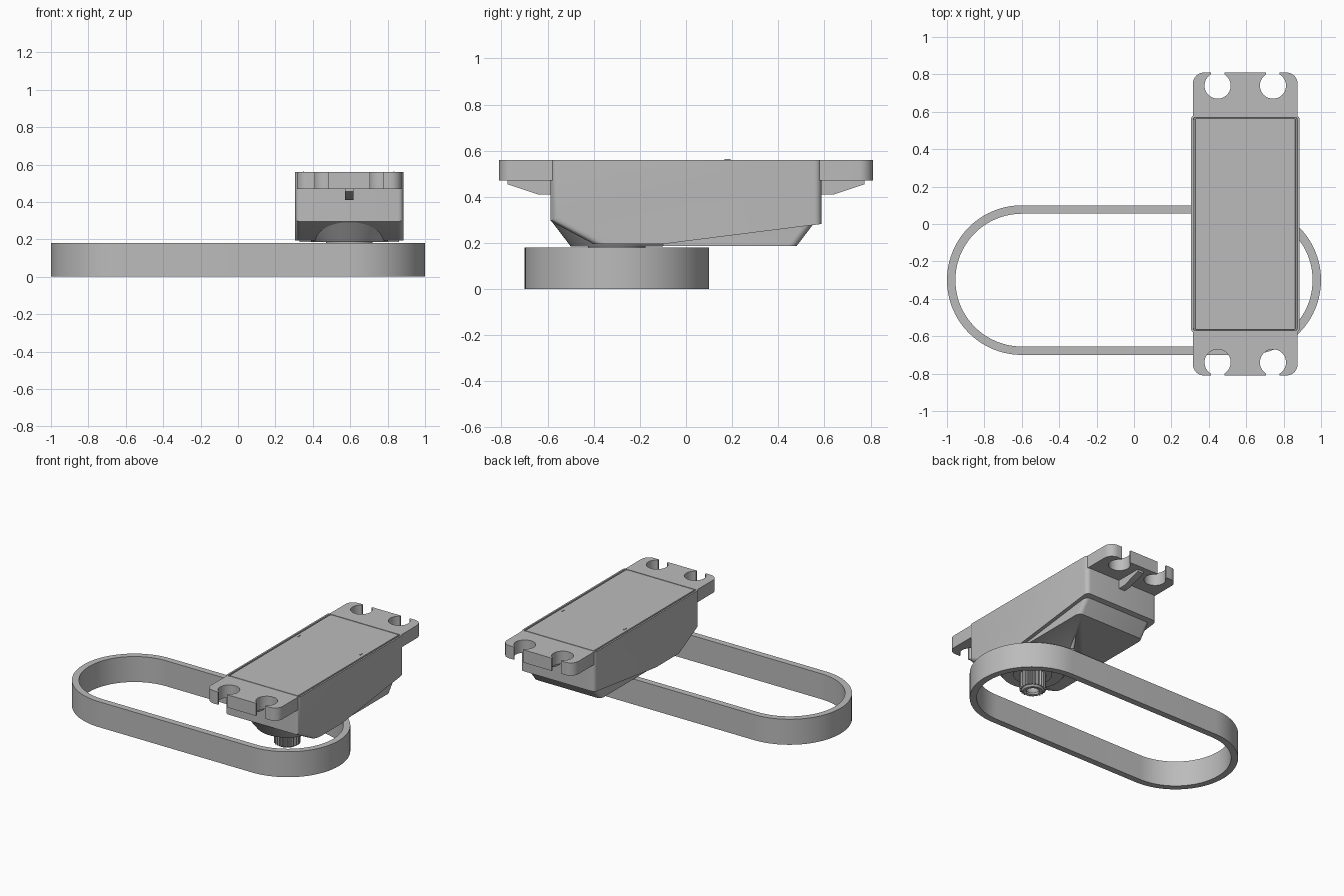
import bpy, bmesh
from math import sin, cos, pi, radians
from mathutils import Vector

cube = bpy.data.objects.get("Cube")
if cube:
    bpy.data.objects.remove(cube)

grey = bpy.data.materials.new("mid grey")
grey.use_nodes = True
grey.diffuse_color = (0.5, 0.5, 0.5, 1)
grey.node_tree.nodes["Principled BSDF"].inputs["Base Color"].default_value = (0.5, 0.5, 0.5, 1)

CX = 0.595          # middle of the motor case
SHAFT = (0.595, -0.3)


def finish(bm, name):
    bmesh.ops.recalc_face_normals(bm, faces=bm.faces)
    mesh = bpy.data.meshes.new(name)
    bm.to_mesh(mesh)
    bm.free()
    ob = bpy.data.objects.new(name, mesh)
    bpy.context.collection.objects.link(ob)
    mesh.materials.append(grey)
    bpy.ops.object.select_all(action='DESELECT')
    ob.select_set(True)
    bpy.context.view_layer.objects.active = ob
    bpy.ops.object.shade_smooth_by_angle(angle=radians(30))
    return ob


def prism(points, depth):
    """Close a loop of 3D points and extrude it along depth."""
    bm = bmesh.new()
    face = bm.faces.new([bm.verts.new(p) for p in points])
    ext = bmesh.ops.extrude_face_region(bm, geom=[face])
    moved = [g for g in ext["geom"] if isinstance(g, bmesh.types.BMVert)]
    bmesh.ops.translate(bm, verts=moved, vec=depth)
    bmesh.ops.recalc_face_normals(bm, faces=bm.faces)
    return bm


def side_prism(profile, half_width):
    """Extrude a (y, z) profile across the case."""
    return prism([(CX - half_width, y, z) for y, z in profile], (2 * half_width, 0, 0))


def round_edges(bm, radius, rule):
    edges = [e for e in bm.edges if abs(e.verts[0].co.x - e.verts[1].co.x) < 1e-4
             and rule((e.verts[0].co + e.verts[1].co) / 2)]
    bmesh.ops.bevel(bm, geom=edges, offset=radius, segments=5, profile=0.5, affect='EDGES')


def arc(cx, cy, r, start, end, n):
    return [(cx + r * cos(radians(start + (end - start) * i / n)),
             cy + r * sin(radians(start + (end - start) * i / n))) for i in range(n + 1)]


def disc(name, r_low, r_high, low, high, segments=64, at=SHAFT):
    bm = bmesh.new()
    bmesh.ops.create_cone(bm, cap_ends=True, segments=segments, radius1=r_low,
                          radius2=r_high, depth=high - low)
    bmesh.ops.translate(bm, verts=bm.verts, vec=(at[0], at[1], (low + high) / 2))
    return finish(bm, name)


def cut(ob, cutter):
    mod = ob.modifiers.new("cut", 'BOOLEAN')
    mod.operation = 'DIFFERENCE'
    mod.object = cutter
    mod.solver = 'EXACT'
    bpy.context.view_layer.objects.active = ob
    bpy.ops.object.modifier_apply(modifier=mod.name)
    bpy.data.objects.remove(cutter)


# Belt: a thin looped band
track = arc(0.6, -0.3, 0.4, -90, 90, 40) + arc(-0.6, -0.3, 0.4, 90, 270, 40)
bm = bmesh.new()
low = [bm.verts.new((x, y, 0)) for x, y in track]
high = [bm.verts.new((x, y, 0.18)) for x, y in track]
for i in range(len(track)):
    j = (i + 1) % len(track)
    bm.faces.new((low[i], low[j], high[j], high[i]))
belt = finish(bm, "belt")
solid = belt.modifiers.new("thickness", 'SOLIDIFY')
solid.thickness = 0.045
solid.offset = -1
solid.use_even_offset = True
bpy.ops.object.modifier_apply(modifier=solid.name)
bpy.ops.object.shade_smooth_by_angle(angle=radians(30))

# Motor case with sloped underside, rounded corners and a grooved lid
bm = side_prism([(-0.587, 0.56), (0.587, 0.56), (0.587, 0.282), (-0.1, 0.195),
                 (-0.4, 0.195), (-0.587, 0.295)], 0.29)
round_edges(bm, 0.03, lambda c: abs(c.y) > 0.58 or (c.y < -0.45 and c.z < 0.29))
bm.faces.ensure_lookup_table()
lid = max(bm.faces, key=lambda f: f.calc_center_median().z)
for width, rise in ((0.012, 0), (0.002, -0.01), (0.007, 0), (0.002, 0.01)):
    bmesh.ops.inset_region(bm, faces=[lid], thickness=width, depth=0)
    bmesh.ops.translate(bm, verts=lid.verts[:], vec=(0, 0, rise))
finish(bm, "motor_case")

# Raised block under the rear half, with a small screw hole
bm = side_prism([(-0.1, 0.22), (-0.1, 0.187), (0.48, 0.187), (0.555, 0.285), (0.4, 0.32)], 0.265)
round_edges(bm, 0.03, lambda c: 0.5 < c.y < 0.54 and c.z < 0.26)
gear_cover = finish(bm, "gear_cover")
cut(gear_cover, disc("hole_cutter", 0.016, 0.016, 0.15, 0.21, 24, (CX, 0.09)))

# Output boss, collar and splined shaft
disc("output_boss", 0.2, 0.28, 0.185, 0.29)
disc("shaft_collar", 0.125, 0.125, 0.172, 0.2)
teeth = 24
spline = []
for i in range(teeth * 4):
    r = 0.085 if i % 4 < 2 else 0.073
    a = 2 * pi * i / (teeth * 4)
    spline.append((SHAFT[0] + r * cos(a), SHAFT[1] + r * sin(a), 0.062))
shaft = finish(prism(spline, (0, 0, 0.13)), "splined_shaft")
tip = disc("shaft_tip", 0.062, 0.073, 0.05, 0.063)
for part in (shaft, tip):
    cut(part, disc("bore_cutter", 0.042, 0.042, 0.02, 0.12, 32))

# Mounting ears with open screw slots, and a rib under each
half = [(0.28, 0.57)] + arc(0.22, 0.75, 0.06, 0, 90, 8) + [(0.184, 0.81)]
half += arc(0.148, 0.74, 0.07, 59, -239, 28) + [(0.112, 0.81)]
outline = half + [(-u, v) for u, v in reversed(half)]
rib = [(0.57, 0.48), (0.57, 0.41), (0.64, 0.41), (0.775, 0.455), (0.775, 0.48)]
for side, label in ((-1, "front"), (1, "back")):
    finish(prism([(CX + u, side * v, 0.47) for u, v in outline], Vector((0, 0, 0.09))),
           label + "_mounting_ear")
    finish(side_prism([(side * y, z) for y, z in rib], 0.023), label + "_ear_rib")

# Two tiny raised marks on the lid
for x in (0.35, 0.835):
    bm = bmesh.new()
    bmesh.ops.create_cube(bm, size=1)
    bmesh.ops.scale(bm, verts=bm.verts, vec=(0.006, 0.026, 0.008))
    bmesh.ops.translate(bm, verts=bm.verts, vec=(x, 0.18, 0.56))
    finish(bm, "lid_mark")
